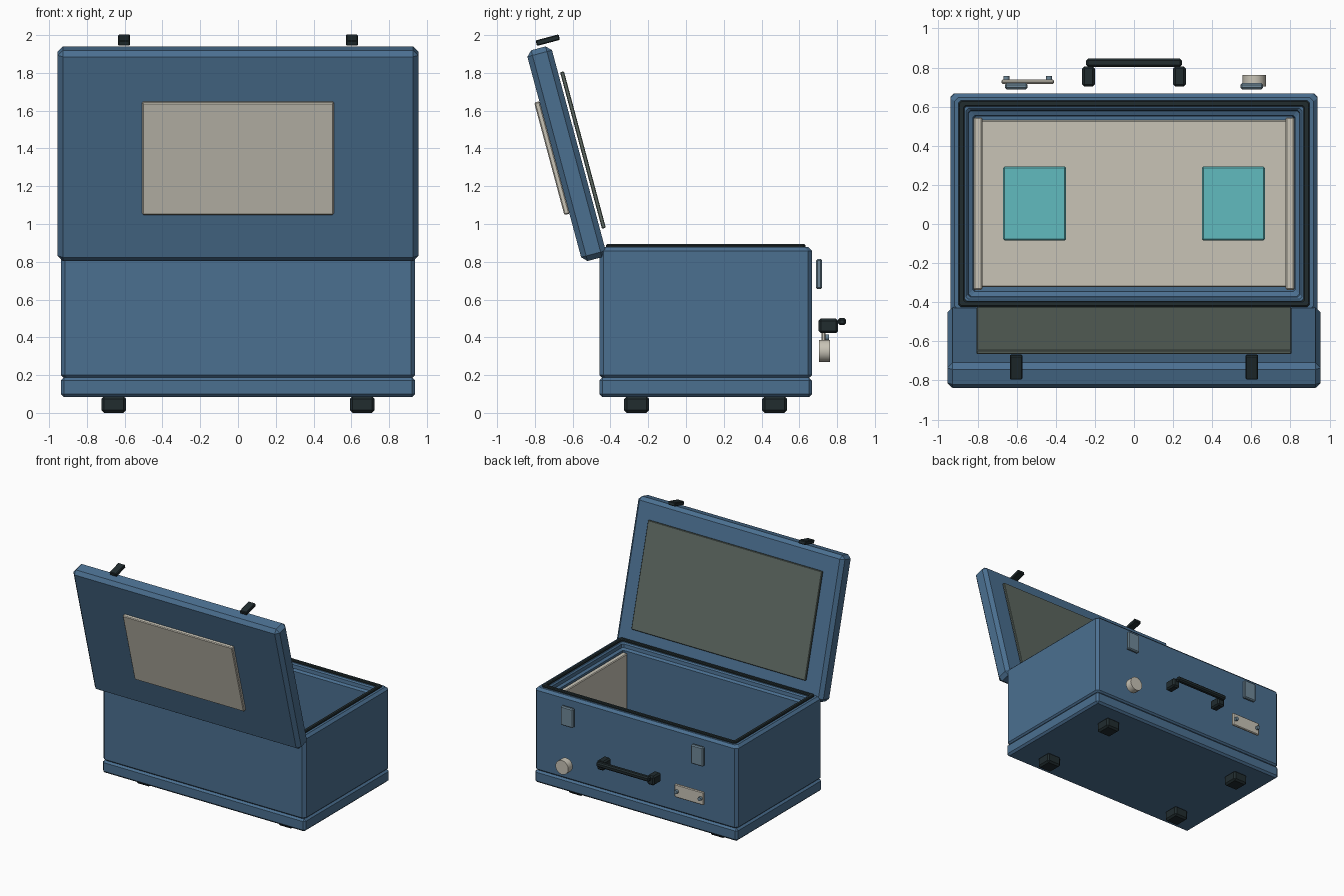
import bpy, bmesh
from math import radians, pi
from mathutils import Matrix, Vector

if "Cube" in bpy.data.objects:
    bpy.data.objects.remove(bpy.data.objects["Cube"])

CY = 0.104  # y centre of the case body


def material(name, r, g, b):
    m = bpy.data.materials.new(name)
    m.diffuse_color = (r, g, b, 1)
    m.use_nodes = True
    m.node_tree.nodes["Principled BSDF"].inputs["Base Color"].default_value = m.diffuse_color
    return m


BLUE = material("blue_shell", 0.07, 0.16, 0.28)
DARK = material("dark_rubber", 0.015, 0.025, 0.028)
CREAM = material("cream", 0.58, 0.55, 0.47)
OLIVE = material("grey_green", 0.11, 0.14, 0.12)
STEEL = material("steel_blue", 0.16, 0.25, 0.32)
TEAL = material("teal", 0.12, 0.50, 0.52)


def finish(name, bm, mat, matrix=Matrix()):
    bmesh.ops.recalc_face_normals(bm, faces=bm.faces)
    me = bpy.data.meshes.new(name)
    bm.to_mesh(me)
    bm.free()
    me.materials.append(mat)
    ob = bpy.data.objects.new(name, me)
    ob.matrix_world = matrix
    bpy.context.collection.objects.link(ob)
    return ob


def box(name, lo, hi, mat, bevel=0.006, matrix=Matrix()):
    """Chamfered box between two corners."""
    lo, hi = Vector(lo), Vector(hi)
    bm = bmesh.new()
    bmesh.ops.create_cube(bm, size=1)
    for v in bm.verts:
        v.co = (lo + hi) / 2 + v.co * (hi - lo)
    bmesh.ops.bevel(bm, geom=bm.edges[:], offset=bevel, segments=1, affect='EDGES')
    return finish(name, bm, mat, matrix)


def rings(name, profile, mat, closed=False):
    """Loft chamfered rectangles given as (half x, half y, z, corner cut)."""
    bm = bmesh.new()
    loops = []
    for x, y, z, c in profile:
        pts = [(x - c, -y), (x, c - y), (x, y - c), (x - c, y),
               (c - x, y), (-x, y - c), (-x, c - y), (c - x, -y)]
        loops.append([bm.verts.new((px, py + CY, z)) for px, py in pts])
    pairs = list(zip(loops, loops[1:]))
    if closed:
        pairs.append((loops[-1], loops[0]))
    else:
        bm.faces.new(loops[0])
        bm.faces.new(loops[-1])
    for a, b in pairs:
        for i in range(8):
            j = (i + 1) % 8
            bm.faces.new((a[i], a[j], b[j], b[i]))
    return finish(name, bm, mat)


def cylinder(name, x, z, y0, y1, radius, sides, mat):
    """Prism along y."""
    bm = bmesh.new()
    bmesh.ops.create_cone(bm, cap_ends=True, segments=sides, radius1=radius,
                          radius2=radius, depth=y1 - y0)
    turn = Matrix.Translation((x, (y0 + y1) / 2, z)) @ Matrix.Rotation(pi / 2, 4, 'X')
    bmesh.ops.transform(bm, matrix=turn, verts=bm.verts)
    ob = finish(name, bm, mat)
    for p in ob.data.polygons:
        p.use_smooth = len(p.vertices) == 4
    ob.data.set_sharp_from_angle(angle=radians(40))
    return ob


# Case: base band, open upper shell and seal
box("base_band", (-0.938, CY - 0.563, 0.083), (0.938, CY + 0.563, 0.187), BLUE, 0.016)
rings("case_shell", [
    (0.925, 0.55, 0.187, 0.02), (0.938, 0.563, 0.2, 0.022),
    (0.938, 0.563, 0.858, 0.022), (0.918, 0.543, 0.878, 0.02),
    (0.858, 0.488, 0.878, 0.012), (0.848, 0.478, 0.868, 0.012),
    (0.846, 0.474, 0.84, 0.012), (0.824, 0.45, 0.83, 0.01),
    (0.82, 0.446, 0.20, 0.01)], BLUE)
rings("rim_seal", [
    (0.898, 0.528, 0.87, 0.012), (0.898, 0.528, 0.887, 0.012),
    (0.892, 0.522, 0.893, 0.01), (0.873, 0.503, 0.893, 0.01),
    (0.867, 0.497, 0.887, 0.01), (0.867, 0.497, 0.87, 0.01)], DARK, closed=True)

# Interior: floor liner, side liners and two packs
box("floor_liner", (-0.79, CY - 0.427, 0.195), (0.79, CY + 0.427, 0.235), CREAM)

# Lid, built in its own tilted frame (local y = thickness, local z = length)
TILT = Matrix.Translation((0, 0.006, 0)) @ Matrix.Rotation(radians(15), 4, 'X')
box("lid", (-0.955, -0.329, 0.913), (0.955, -0.194, 2.068), BLUE, 0.028, TILT)
box("lid_outer_plate", (-0.507, -0.357, 1.18), (0.507, -0.327, 1.796), CREAM, 0.006, TILT)
box("lid_inner_panel", (-0.805, -0.183, 1.058), (0.805, -0.162, 1.916), OLIVE, 0.004, TILT)

# Parts repeated left and right
for side, s in (("left", -1), ("right", 1)):
    def pair(name, x, half, y0, y1, z0, z1, mat, bevel=0.006, matrix=Matrix()):
        box(f"{side}_{name}", (s * x - half, y0, z0), (s * x + half, y1, z1), mat, bevel, matrix)

    pair("side_liner", 0.798, 0.022, CY - 0.441, CY + 0.441, 0.2, 0.82, CREAM)
    pair("pack", 0.508, 0.161, -0.085, 0.295, 0.233, 0.30, TEAL, 0.008)
    pair("lid_clip", 0.603, 0.032, -0.265, -0.139, 2.082, 2.112, DARK, 0.005, TILT)
    pair("latch_plate", 0.602, 0.057, 0.689, 0.720, 0.655, 0.815, STEEL, 0.008)
    pair("handle_post", 0.232, 0.033, 0.702, 0.806, 0.422, 0.499, DARK, 0.012)
    for end, fy in (("front", -0.365), ("back", 0.365)):
        pair(f"{end}_foot", 0.658, 0.065, CY + fy - 0.066, CY + fy + 0.066, 0, 0.088, DARK, 0.014)

# Carry handle, tag plate with screws, round valve
box("handle_bar", (-0.245, 0.804, 0.464), (0.245, 0.846, 0.503), DARK, 0.01)
box("tag_plate", (-0.678, 0.717, 0.345), (-0.408, 0.738, 0.455), CREAM, 0.006)
for i, x in enumerate((-0.653, -0.434)):
    cylinder(f"tag_screw_{i + 1}", x, 0.40, 0.736, 0.758, 0.016, 10, STEEL)
cylinder("valve_knob", 0.615, 0.328, 0.704, 0.763, 0.059, 16, CREAM)
